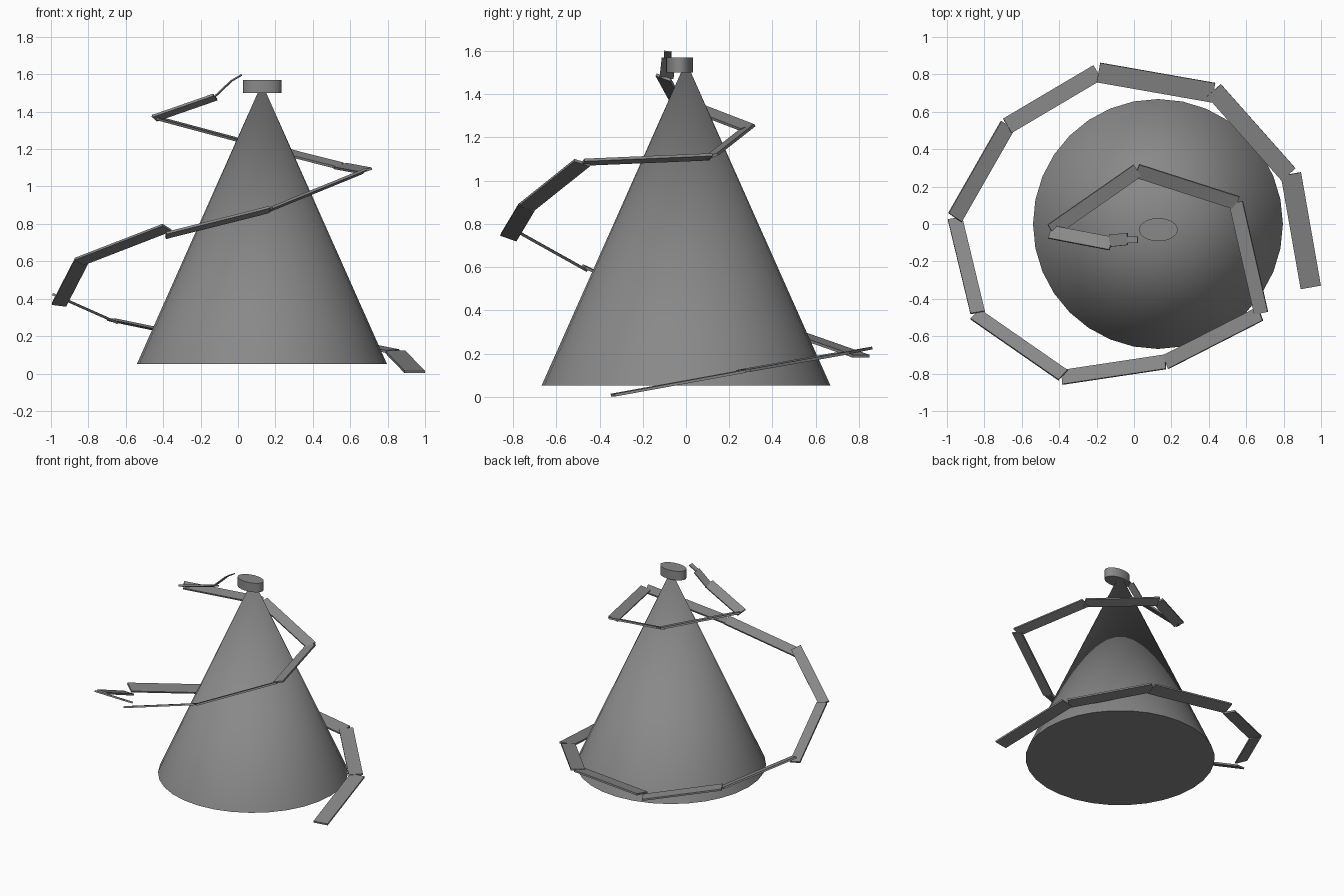
import bpy, math
from mathutils import Vector, Matrix

# Dark grey finish
grey = bpy.data.materials.new("dark_grey")
grey.diffuse_color = (0.25, 0.25, 0.25, 1)


def solid(name, r1, r2, depth, loc, scale_y=1.0):
    bpy.ops.mesh.primitive_cone_add(vertices=32, radius1=r1, radius2=r2,
                                    depth=depth, location=loc)
    ob = bpy.context.object
    ob.name = name
    ob.scale.y = scale_y
    bpy.ops.object.transform_apply(location=False, rotation=False, scale=True)
    bpy.ops.object.shade_smooth_by_angle(angle=math.radians(35))
    ob.data.materials.append(grey)


def plank(name, a, b, width, roll, thick):
    """Flat board from a to b; positive roll lifts its outer edge."""
    a, b = Vector(a), Vector(b)
    along = (b - a).normalized()
    side = along.cross(Vector((0, 0, 1))).normalized()
    side = Matrix.Rotation(math.radians(-roll), 3, along) @ side
    up = side.cross(along)
    verts = [p + side * (s * width / 2) + up * (u * thick / 2)
             for p in (a, b) for s, u in ((-1, -1), (1, -1), (1, 1), (-1, 1))]
    faces = [(0, 1, 2, 3), (7, 6, 5, 4)] + [
        (i, i + 4, (i + 1) % 4 + 4, (i + 1) % 4) for i in range(4)]
    me = bpy.data.meshes.new(name)
    me.from_pydata(verts, [], faces)
    me.materials.append(grey)
    ob = bpy.data.objects.new(name, me)
    bpy.context.collection.objects.link(ob)


# Central cone and its oval cap
solid("cone_tower", 0.668, 0.0, 1.50, (0.128, 0.0, 0.802))
solid("oval_cap", 0.103, 0.103, 0.07, (0.13, -0.03, 1.535), 0.6)

# Spiral walkway of straight planks, bottom to top: start, end, width, roll
planks = [
    ((0.945, -0.338, 0.008), (0.839, 0.267, 0.118), 0.11, 0),
    ((0.826, 0.265, 0.12), (0.427, 0.715, 0.2), 0.10, 3),
    ((0.425, 0.702, 0.195), (-0.19, 0.81, 0.217), 0.107, 10),
    ((-0.195, 0.81, 0.188), (-0.677, 0.525, 0.288), 0.09, 0),
    ((-0.676, 0.527, 0.285), (-0.957, 0.035, 0.41), 0.088, 20),
    ((-0.957, 0.03, 0.368), (-0.836, -0.473, 0.603), 0.078, 8),
    ((-0.85, -0.482, 0.598), (-0.38, -0.808, 0.78), 0.076, 24),
    ((-0.385, -0.82, 0.738), (0.168, -0.737, 0.877), 0.08, 20),
    ((0.17, -0.738, 0.877), (0.675, -0.48, 1.083), 0.08, 18),
    ((0.68, -0.477, 1.085), (0.545, 0.115, 1.11), 0.076, 16),
    ((0.55, 0.113, 1.11), (0.015, 0.285, 1.245), 0.076, 19),
    ((0.017, 0.285, 1.245), (-0.442, -0.035, 1.368), 0.076, 16),
    ((-0.447, -0.043, 1.365), (-0.122, -0.105, 1.478), 0.074, 20),
    ((-0.13, -0.09, 1.475), (-0.035, -0.08, 1.565), 0.065, 8),
    ((-0.035, -0.085, 1.565), (0.02, -0.085, 1.597), 0.034, 5),
]
for i, (a, b, w, roll) in enumerate(planks, 1):
    plank(f"spiral_plank_{i:02d}", a, b, w, roll,
          0.007 if i > 13 else 0.013)
